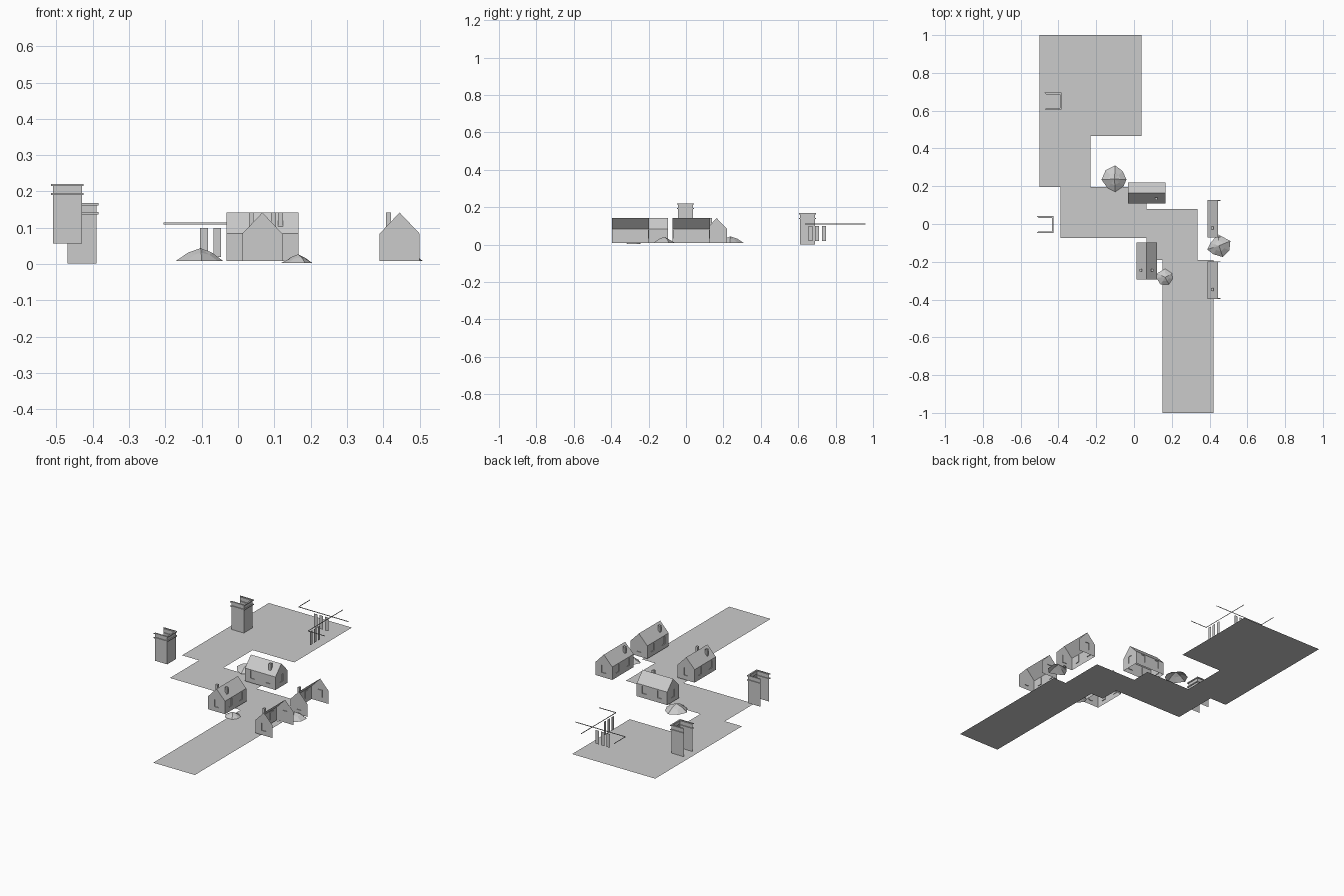
import bpy, bmesh
from mathutils import Vector, Matrix

if "Cube" in bpy.data.objects:
    bpy.data.objects.remove(bpy.data.objects["Cube"])


def make(name, faces, mat=Matrix()):
    """Object from a list of polygons (lists of points)."""
    bm = bmesh.new()
    for f in faces:
        bm.faces.new([bm.verts.new(mat @ Vector(p)) for p in f])
    bmesh.ops.remove_doubles(bm, verts=bm.verts, dist=0.0001)
    me = bpy.data.meshes.new(name)
    bm.to_mesh(me)
    bm.free()
    ob = bpy.data.objects.new(name, me)
    bpy.context.collection.objects.link(ob)
    return ob


# Ground: flat rectangular plots joined into a winding strip
plots = [(-0.5, 0.465, 0.04, 1), (-0.5, 0.195, -0.23, 0.465),
         (-0.39, -0.075, 0.066, 0.195), (0.066, -0.19, 0.335, 0.08),
         (0.15, -1, 0.42, -0.19)]
make("ground", [[(a, b, 0), (c, b, 0), (c, d, 0), (a, d, 0)] for a, b, c, d in plots])

# Houses: local x across the gable, local y along the ridge
W, L, Z0, ZE, ZR = 0.11, 0.198, 0.008, 0.084, 0.142
WZ0, WZ1, DEPTH = 0.034, 0.078, 0.004


def wall(origin, along, length, windows):
    """Wall with recessed windows; outside is to the right of 'along'."""
    o, a = Vector(origin), Vector(along)
    inward = Vector((-a.y, a.x, 0)) * DEPTH

    def p(u, z, k=0):
        return o + a * u + inward * k + Vector((0, 0, z))
    us = [0] + [u for w in windows for u in w] + [length]
    zs = [Z0, WZ0, WZ1, ZE]
    faces = []
    for i in range(len(us) - 1):
        for j in range(3):
            c = [(us[i], zs[j]), (us[i + 1], zs[j]),
                 (us[i + 1], zs[j + 1]), (us[i], zs[j + 1])]
            if i % 2 and j == 1:
                faces.append([p(u, z, 1) for u, z in c])
                for k in range(4):
                    q, r = c[k], c[(k + 1) % 4]
                    faces.append([p(*q), p(*r), p(*r, 1), p(*q, 1)])
            else:
                faces.append([p(u, z) for u, z in c])
    return faces


def chimney(x0, x1, y):
    """Small stack rising from the roof slope to ridge height."""
    def roof(x):
        return ZR - (ZR - ZE) * abs(x) / (W / 2)
    y0, y1 = y - 0.007, y + 0.007
    c = [(x0, y0), (x1, y0), (x1, y1), (x0, y1)]
    f = [[(*c[k], roof(c[k][0])), (*c[k - 3], roof(c[k - 3][0])),
          (*c[k - 3], ZR), (*c[k], ZR)] for k in range(4)]
    return f + [[(*q, ZR) for q in c]]


def house(name, x, y, angle=0, right_side=True, stacks=(-1,)):
    h, l = W / 2, L / 2
    mid = [(h - 0.0135, h + 0.0135)]
    pair = [(L * t - 0.0135, L * t + 0.0135) for t in (0.25, 0.75)]
    f = wall((-h, -l, 0), (1, 0, 0), W, mid) + wall((h, l, 0), (-1, 0, 0), W, mid)
    f += [[(-h, -l, ZE), (h, -l, ZE), (0, -l, ZR)],
          [(h, l, ZE), (-h, l, ZE), (0, l, ZR)]]
    f += wall((-h, l, 0), (0, -1, 0), L, pair)
    f.append([(-h, l, ZE), (-h, -l, ZE), (0, -l, ZR), (0, l, ZR)])
    if right_side:
        f += wall((h, -l, 0), (0, 1, 0), L, pair)
        f.append([(h, -l, ZE), (h, l, ZE), (0, l, ZR), (0, -l, ZR)])
    for s in stacks:
        a, b = sorted((s * 0.037, s * 0.024))
        f += chimney(a, b, -L * 0.25)
    make(name, f, Matrix.Translation((x, y, 0)) @ Matrix.Rotation(angle, 4, 'Z'))


house("front_house", 0.067, -0.196, stacks=(-1, 1))
house("middle_house", 0.068, 0.164, angle=1.570796, stacks=(-1,))
house("right_front_house", 0.445, -0.297, right_side=False)
house("right_back_house", 0.445, 0.028, right_side=False)


# Towers: three walls open on the left, with two projecting ledges
def tower(name, x, y, z0, top):
    profile = [(0.040, z0), (0.040, top - 0.031), (0.045, top - 0.031),
               (0.045, top - 0.025), (0.040, top - 0.025), (0.040, top - 0.006),
               (0.045, top - 0.006), (0.045, top), (0.036, top)]

    def ring(r, z):
        return [(-r, -r, z), (r, -r, z), (r, r, z), (-r, r, z)]
    f = []
    for a, b in zip(profile, profile[1:]):
        p, q = ring(*a), ring(*b)
        f += [[p[k], p[k + 1], q[k + 1], q[k]] for k in range(3)]
    make(name, f, Matrix.Translation((x, y, 0)))


tower("left_tower", -0.47, -0.003, 0.057, 0.221)
tower("back_tower", -0.429, 0.65, 0.002, 0.168)


# Back frame: thin rails with tall narrow panels beneath
def strip(x0, y0, x1, y1, z0, z1):
    return [(x0, y0, z0), (x1, y1, z0), (x1, y1, z1), (x0, y0, z1)]


rails = [(-0.205, 0.96, -0.205, 0.855), (-0.205, 0.855, 0.12, 0.855),
         (0.01, 0.96, 0.01, 0.635), (0.01, 0.635, 0.12, 0.635)]
make("frame_rails", [strip(*r, 0.109, 0.114) for r in rails])
panels = []
for i in range(3):
    d = 0.036 * i
    panels.append(strip(-0.104 + d, 0.855, -0.083 + d, 0.855, 0.02, 0.1))
    panels.append(strip(0.01, 0.655 + d, 0.01, 0.676 + d, 0.02, 0.1))
make("frame_panels", panels)


# Rocks: low faceted mounds
def rock(name, outline, apex, z0):
    ax, ay, h = apex
    low = [(x, y, z0) for x, y in outline]
    high = [(ax + (x - ax) * 0.5, ay + (y - ay) * 0.5,
             z0 + (h - z0) * (0.5 + 0.16 * (i % 2))) for i, (x, y) in enumerate(outline)]
    n = len(low)
    f = [[low[i - 1], low[i], high[i], high[i - 1]] for i in range(n)]
    f += [[high[i - 1], high[i], (ax, ay, h)] for i in range(n)]
    make(name, f)


rock("back_rock", [(-0.14, 0.19), (-0.1, 0.17), (-0.055, 0.2), (-0.04, 0.235),
                   (-0.06, 0.28), (-0.1, 0.31), (-0.15, 0.285), (-0.172, 0.235)],
     (-0.103, 0.238, 0.044), 0.008)
rock("front_rock", [(0.14, -0.32), (0.185, -0.32), (0.205, -0.29), (0.2, -0.26),
                    (0.165, -0.237), (0.125, -0.26), (0.118, -0.285)],
     (0.165, -0.283, 0.027), 0.003)
rock("right_rock", [(0.42, -0.16), (0.47, -0.175), (0.505, -0.14), (0.51, -0.09),
                    (0.445, -0.055), (0.405, -0.1), (0.388, -0.135)],
     (0.45, -0.115, 0.042), 0.008)
